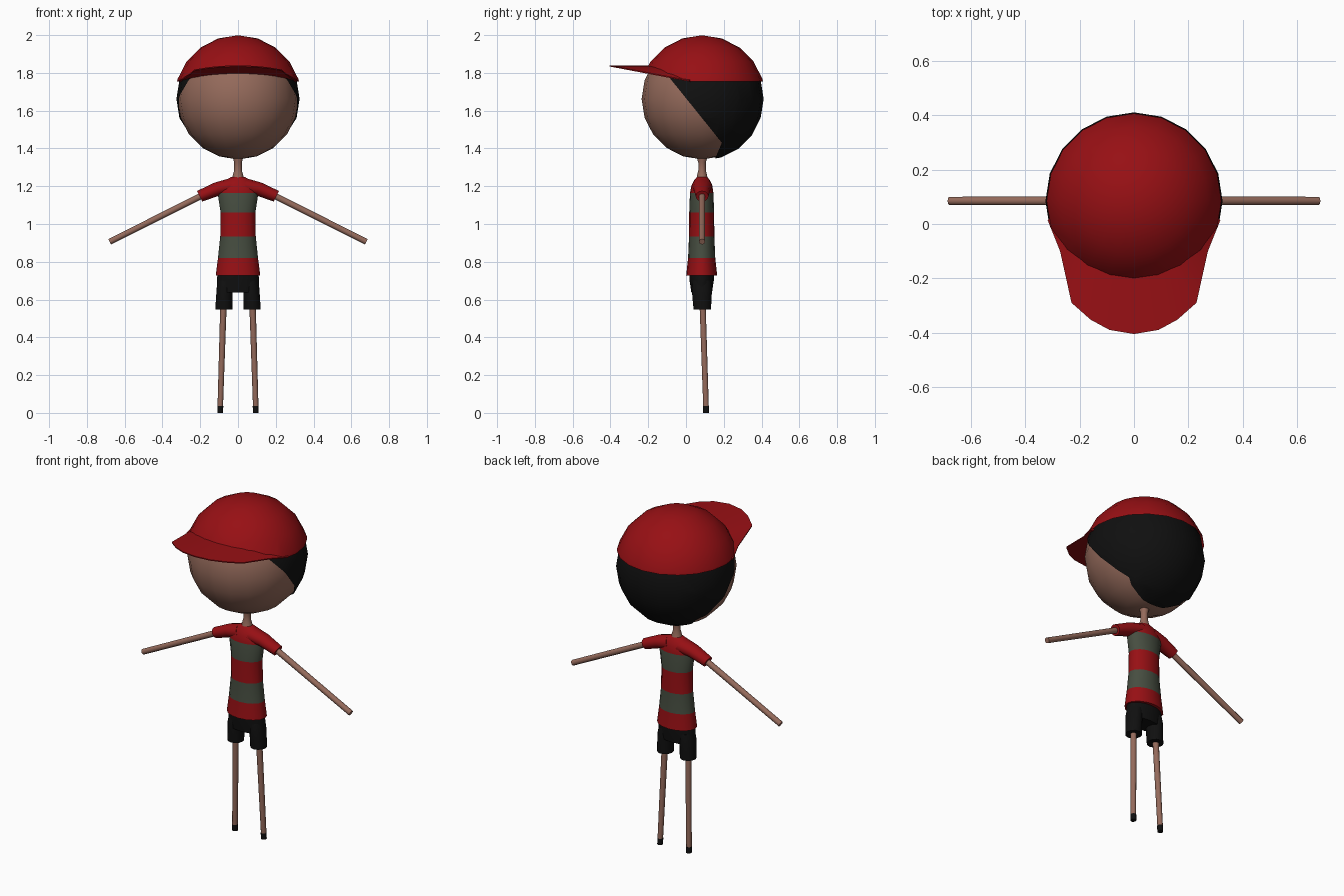
import bpy, bmesh, math
from mathutils import Vector

if "Cube" in bpy.data.objects:
    bpy.data.objects.remove(bpy.data.objects["Cube"])


def material(name, rgb):
    m = bpy.data.materials.new(name)
    m.diffuse_color = (*rgb, 1)
    m.use_nodes = True
    m.node_tree.nodes["Principled BSDF"].inputs["Base Color"].default_value = m.diffuse_color
    return m


SKIN = material("skin", (0.30, 0.145, 0.105))
RED = material("red", (0.31, 0.005, 0.007))
GREEN = material("grey_green", (0.062, 0.075, 0.052))
BLACK = material("black", (0.005, 0.005, 0.005))
CY = 0.085                      # depth of the body axis
HEAD = Vector((0, CY, 1.662))   # centre of the head


def finish(name, bm, mats, angle=40):
    bmesh.ops.recalc_face_normals(bm, faces=bm.faces)
    me = bpy.data.meshes.new(name)
    bm.to_mesh(me)
    bm.free()
    ob = bpy.data.objects.new(name, me)
    bpy.context.collection.objects.link(ob)
    for m in mats:
        me.materials.append(m)
    bpy.ops.object.select_all(action='DESELECT')
    ob.select_set(True)
    bpy.context.view_layer.objects.active = ob
    bpy.ops.object.shade_smooth_by_angle(angle=math.radians(angle))
    return ob


def loft(name, rings, mats, u=(1, 0, 0), sides=12, rule=None):
    """Skin elliptical rings (x, y, z, ru, ry); u is the in-plane direction beside y."""
    bm, u, loops = bmesh.new(), Vector(u).normalized(), []
    for x, y, z, ru, ry in rings:
        loops.append([bm.verts.new(Vector((x, y, z)) + u * ru * math.cos(t) + Vector((0, ry * math.sin(t), 0)))
                      for t in (2 * math.pi * i / sides for i in range(sides))])
    for a, b in zip(loops, loops[1:]):
        for i in range(sides):
            j = (i + 1) % sides
            bm.faces.new((a[i], a[j], b[j], b[i]))
    bm.faces.new(loops[0])
    bm.faces.new(loops[-1])
    if rule:
        for f in bm.faces:
            f.material_index = rule(f.calc_center_median().z)
    return finish(name, bm, mats)


def ball(radius):
    bm = bmesh.new()
    bmesh.ops.create_uvsphere(bm, u_segments=20, v_segments=10, radius=radius)
    bmesh.ops.translate(bm, verts=bm.verts, vec=HEAD)
    return bm


def cut(bm, point, normal, remove=False):
    bmesh.ops.bisect_plane(bm, geom=bm.verts[:] + bm.edges[:] + bm.faces[:], plane_co=point,
                           plane_no=normal, clear_inner=remove)


# Head and neck
finish("head", ball(0.32), [SKIN])
loft("neck", [(0, CY, 1.225, .04, .036), (0, CY, 1.25, .03, .028), (0, CY, 1.285, .02, .02),
              (0, CY, 1.325, .02, .02), (0, CY, 1.36, .03, .03)], [SKIN])

# Hair: back shell of the head, bounded by a slanted line and a nape line
bm = ball(0.326)
p = Vector((0, 0.19, 1.43))
slant, nape = Vector((0, .36, .29)), Vector((0, .07, -.03))
cut(bm, p, slant)
cut(bm, p, nape)
cut(bm, (0, 0, 1.81), (0, 0, -1), True)
front = [f for f in bm.faces if (f.calc_center_median() - p).dot(slant) < 0
         and (f.calc_center_median() - p).dot(nape) < 0]
bmesh.ops.delete(bm, geom=front, context='FACES')
finish("hair", bm, [BLACK])

# Cap dome
SLOPE = 0.19


def brim_z(y):
    return 1.757 - SLOPE * y


bm = ball(0.337)
cut(bm, (0, 0, 1.754), (0, 0, 1), True)
cut(bm, (0, 0, 1.757), (0, SLOPE, 1), True)
finish("cap_dome", bm, [RED])

# Cap brim: wedge from the dome and forehead out to the rim
half = [(0, -.405, 0, 1.838), (.09, -.39, 15, 1.836), (.16, -.352, 30, 1.829),
        (.23, -.29, 42, 1.818), (.272, -.1, 58, 1.795), (.318, .015, 79, 1.765)]
full = [(-x, y, -a, z) for x, y, a, z in half[:0:-1]] + half
bm, rows = bmesh.new(), []
for x, y, a, z in full:
    a = math.radians(a)
    r = math.sqrt(.33 ** 2 - (z - HEAD.z) ** 2)
    ix, iy = r * math.sin(a), CY - r * math.cos(a)
    jx, jy = .295 * math.sin(a), CY - .295 * math.cos(a)
    rows.append([bm.verts.new(c) for c in ((ix, iy, z), (x, y, brim_z(y) + .006),
                                           (x, y, brim_z(y)), (jx, jy, brim_z(jy)))])
for a, b in zip(rows, rows[1:]):
    for i in range(4):
        j = (i + 1) % 4
        bm.faces.new((a[i], a[j], b[j], b[i]))
bm.faces.new(rows[0])
bm.faces.new(rows[-1])
finish("cap_brim", bm, [RED])

# Striped shirt body
loft("shirt", [(0, .083, .727, .118, .082), (0, .083, .82, .106, .072), (0, .083, .935, .094, .067),
               (0, .083, 1.06, .092, .066), (0, .083, 1.165, .108, .062), (0, .084, 1.205, .1, .055),
               (0, .085, 1.232, .066, .042), (0, .085, 1.25, .034, .026)], [RED, GREEN], sides=16,
     rule=lambda z: int(.82 < z < .935 or 1.06 < z < 1.165))

# Shorts seat
loft("shorts_seat", [(0, .083, .638, .112, .055), (0, .083, .70, .112, .064),
                     (0, .083, .74, .108, .066)], [BLACK], sides=16)

for side, s in (("left", 1), ("right", -1)):
    # Sleeve and arm share one slanted axis
    u = (.447 * s, 0, .894)
    loft(side + "_sleeve", [(.03 * s, CY, 1.2, .045, .054), (.11 * s, CY, 1.185, .037, .045),
                            (.203 * s, CY, 1.147, .031, .034)], [RED], u)
    loft(side + "_arm", [(.17 * s, CY, 1.161, .017, .017), (.679 * s, CY, .906, .016, .016)],
         [SKIN], u, 10)
    # Shorts leg, leg and shoe
    loft(side + "_shorts_leg", [(.075 * s, .086, .548, .045, .046), (.073 * s, .085, .60, .044, .05),
                                (.071 * s, .084, .66, .042, .054), (.066 * s, .084, .70, .04, .05)], [BLACK])
    loft(side + "_leg", [(.094 * s, .106, .03, .0145, .0155), (.077 * s, .088, .57, .017, .017)],
         [SKIN], sides=10)
    loft(side + "_shoe", [(.094 * s, .107, 0, .0155, .0165), (.0935 * s, .106, .036, .0155, .0165)],
         [BLACK], sides=10)
